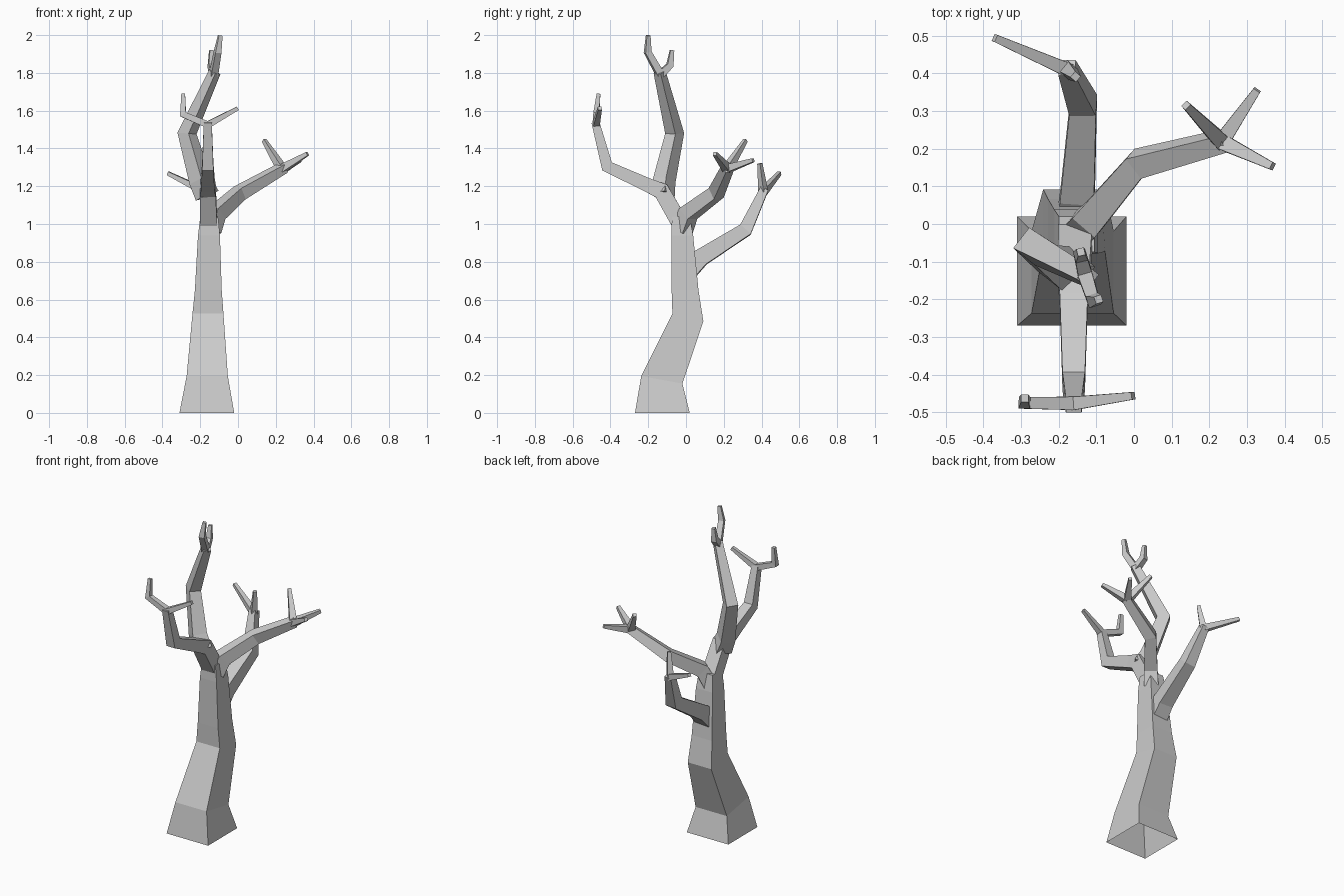
import bpy, bmesh
from mathutils import Vector

if "Cube" in bpy.data.objects:
    bpy.data.objects.remove(bpy.data.objects["Cube"])


def skin(name, rings):
    """Closed four-sided tube through a list of rings."""
    bm = bmesh.new()
    loops = [[bm.verts.new(p) for p in ring] for ring in rings]
    for a, b in zip(loops, loops[1:]):
        for i in range(4):
            j = (i + 1) % 4
            bm.faces.new((a[i], a[j], b[j], b[i]))
    bm.faces.new(loops[0][::-1])
    bm.faces.new(loops[-1])
    bmesh.ops.recalc_face_normals(bm, faces=bm.faces)
    me = bpy.data.meshes.new(name)
    bm.to_mesh(me)
    bm.free()
    ob = bpy.data.objects.new(name, me)
    bpy.context.collection.objects.link(ob)
    return ob


CORNERS = ((-1, -1), (1, -1), (1, 1), (-1, 1))
parts = []


def limb(name, pos, r0, r1):
    """Tapered square limb along a path, kept level across its bend."""
    dirs = [(b - a).normalized() for a, b in zip(pos, pos[1:])]
    side = dirs[len(pos) // 2 - 1].cross(Vector((0, 0, 1)))
    rings = []
    for i, p in enumerate(pos):
        d_in, d_out = dirs[max(i - 1, 0)], dirs[min(i, len(dirs) - 1)]
        t = (d_in + d_out).normalized()
        s = (side - t * side.dot(t)).normalized()
        n = t.cross(s) / max(0.75, t.dot(d_in))
        u = i / (len(pos) - 1)
        r = r1 + (r0 - r1) * (1 - u ** 1.6)
        rings.append([p + s * r * a + n * r * b for a, b in CORNERS])
    parts.append(skin(name, rings))


def branch(name, path, r0, r1, twigs):
    """A limb that forks into twigs at its end."""
    pos = [Vector(p) for p in path]
    limb(name, pos, r0, r1)
    fork = pos[-1] - (pos[-1] - pos[-2]).normalized() * 0.015
    for i, twig in enumerate(twigs):
        limb(f"{name}_twig_{i}", [fork] + [Vector(p) for p in twig], r1 * 0.85, 0.01)


# Trunk: height, half width, y centre of each square ring
rings = []
for z, h, y in ((0, .145, -.125), (.175, .109, -.128), (.505, .082, .01),
                (.65, .071, -.005), (.94, .058, -.02), (1.04, .047, -.027)):
    tilt = 0.02 if 0 < z < 0.6 else 0
    x = -0.165 + 0.012 * z
    rings.append([(x + h * a, y + h * b, z - tilt * b) for a, b in CORNERS])
tree = skin("tree", rings)

# Four main branches with their twigs
branch("rear_branch",
       [(-.155, 0, .74), (-.15, .08, .823), (-.135, .315, .97), (-.178, .415, 1.185)],
       .05, .022,
       [[(-.37, .494, 1.268)], [(-.155, .391, 1.32)]])
branch("right_branch",
       [(-.145, -.02, .97), (-.115, .012, 1.055), (.01, .16, 1.165), (.245, .222, 1.3)],
       .042, .025,
       [[(.368, .153, 1.372)], [(.327, .356, 1.338)], [(.138, .315, 1.443)]])
branch("front_branch",
       [(-.155, -.03, 1), (-.16, -.13, 1.175), (-.16, -.2, 1.205),
        (-.16, -.418, 1.305), (-.16, -.48, 1.54)],
       .045, .021,
       [[(-.291, -.475, 1.58), (-.29, -.463, 1.69)], [(-.002, -.456, 1.612)]])
branch("upper_branch",
       [(-.163, -.125, 1.15), (-.2, -.115, 1.23), (-.27, -.06, 1.48), (-.123, -.14, 1.805)],
       .047, .023,
       [[(-.108, -.203, 1.91), (-.094, -.2, 1.998)],
        [(-.142, -.085, 1.84), (-.141, -.074, 1.92)]])

# Weld every limb onto the trunk
for part in parts:
    mod = tree.modifiers.new(part.name, 'BOOLEAN')
    mod.operation = 'UNION'
    mod.solver = 'EXACT'
    mod.object = part
depsgraph = bpy.context.evaluated_depsgraph_get()
welded = bpy.data.meshes.new_from_object(tree.evaluated_get(depsgraph))
tree.modifiers.clear()
tree.data = welded
for part in parts:
    bpy.data.objects.remove(part)

# Open underside
bm = bmesh.new()
bm.from_mesh(welded)
base = [f for f in bm.faces if all(v.co.z < .001 for v in f.verts)]
bmesh.ops.delete(bm, geom=base, context='FACES')
bm.to_mesh(welded)
bm.free()
